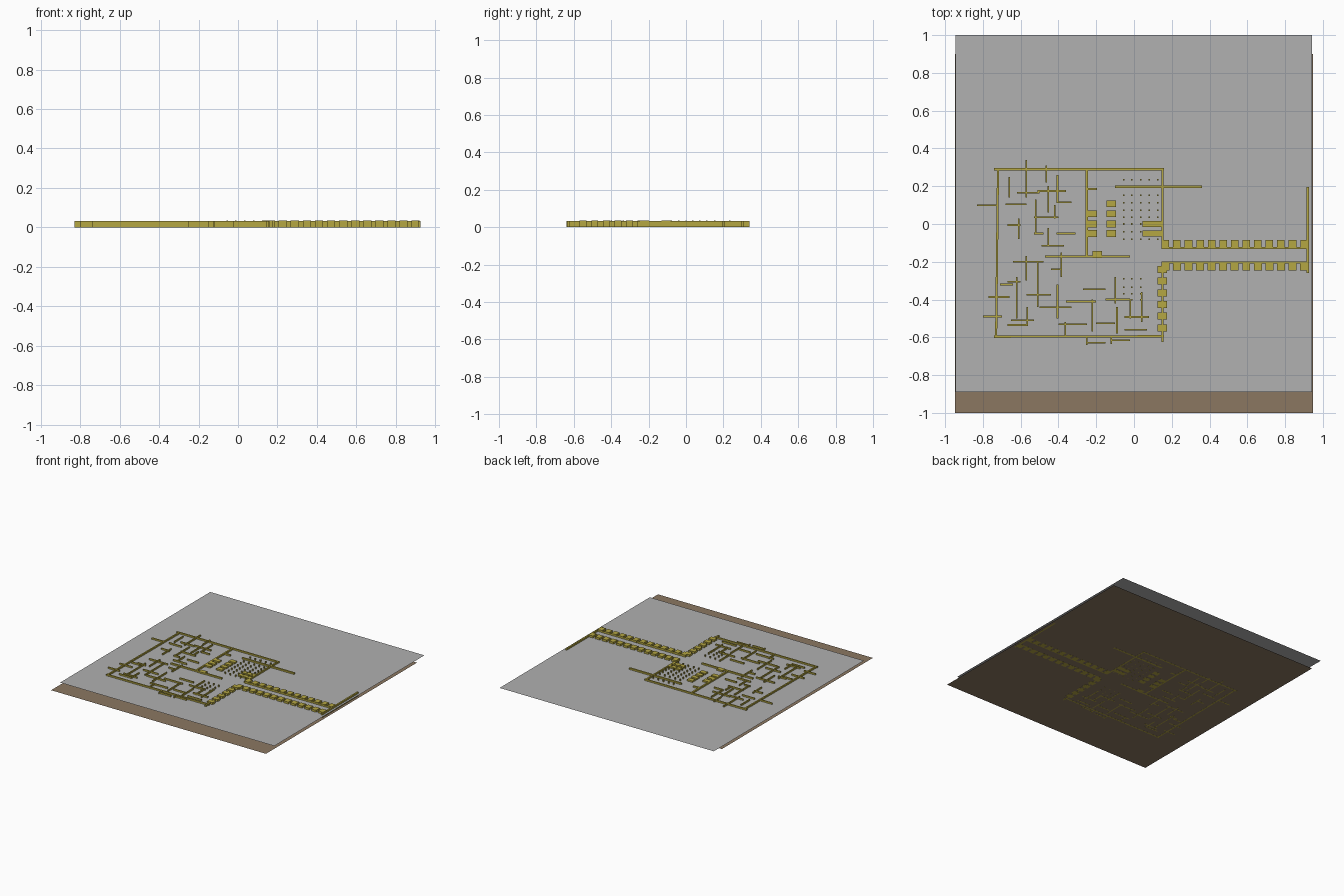
import bpy, bmesh
from mathutils import Matrix, Vector


def material(name, rgb):
    m = bpy.data.materials.new(name)
    m.diffuse_color = (*rgb, 1)
    return m


YELLOW = material("ochre_yellow", (0.46, 0.385, 0.055))
GREY = material("slab_grey", (0.44, 0.44, 0.44))
BROWN = material("earth_brown", (0.26, 0.185, 0.12))
WALL_H = 0.032
BLOCK_H = 0.036


def finish(bm, name, mat):
    me = bpy.data.meshes.new(name)
    bm.to_mesh(me)
    bm.free()
    me.materials.append(mat)
    ob = bpy.data.objects.new(name, me)
    bpy.context.collection.objects.link(ob)
    return ob


def sheet(name, x0, x1, y0, y1, z, mat):
    bm = bmesh.new()
    bm.faces.new([bm.verts.new(p) for p in
                  ((x0, y0, z), (x1, y0, z), (x1, y1, z), (x0, y1, z))])
    finish(bm, name, mat)


def boxes(name, items, h):
    """items: (centre x, centre y, size x, size y), all standing on z = 0"""
    bm = bmesh.new()
    for x, y, w, d in items:
        bmesh.ops.create_cube(bm, size=1, matrix=Matrix.Translation((x, y, h / 2))
                              @ Matrix.Diagonal((w, d, h, 1)))
    return finish(bm, name, YELLOW)


def walls(name, segs, t, h=WALL_H):
    """segs: (x0, y0, x1, y1) wall centre lines"""
    bm = bmesh.new()
    for x0, y0, x1, y1 in segs:
        a, b = Vector((x0, y0, 0)), Vector((x1, y1, 0))
        d = b - a
        rot = d.to_track_quat('X', 'Z').to_matrix().to_4x4()
        bmesh.ops.create_cube(bm, size=1, matrix=Matrix.Translation((a + b) / 2 + Vector((0, 0, h / 2)))
                              @ rot @ Matrix.Diagonal((d.length, t, h, 1)))
    return finish(bm, name, YELLOW)


# Two thin ground sheets, offset from each other
sheet("lower_ground_sheet", -0.947, 0.947, -1.0, 0.9, 0.0005, BROWN)
sheet("upper_ground_sheet", -0.945, 0.943, -0.89, 1.0, 0.02, GREY)

# Perimeter and main dividing walls
walls("perimeter_walls", [
    (-0.74, 0.29, 0.16, 0.29), (-0.72, 0.29, -0.73, -0.60),
    (-0.74, -0.597, 0.16, -0.594), (0.15, 0.29, 0.15, -0.125),
    (0.15, -0.205, 0.15, -0.625)], 0.011)
walls("inner_walls", [
    (-0.25, 0.29, -0.25, -0.17), (-0.47, -0.172, -0.02, -0.172),
    (-0.25, 0.185, -0.195, 0.185)], 0.012)
walls("cross_beam_wall", [(-0.10, 0.198, 0.36, 0.198)], 0.014)
walls("corridor_walls", [(0.15, -0.128, 0.925, -0.128), (0.15, -0.204, 0.925, -0.204)], 0.01)
walls("corridor_end_wall", [(0.92, 0.195, 0.92, -0.26)], 0.012)

# Repeated blocks along the corridor and the right wall
xs = [0.166 + 0.0612 * i for i in range(13)]
boxes("corridor_blocks_north", [(x, -0.108, 0.04, 0.048) for x in xs], BLOCK_H)
boxes("corridor_blocks_south", [(x, -0.222, 0.042, 0.048) for x in xs], BLOCK_H)
boxes("right_wall_blocks", [(0.15, -0.24 - 0.062 * i, 0.05, 0.037) for i in range(6)], BLOCK_H)

# Room blocks
rows = (0.108, 0.055, 0.0, -0.05)
boxes("room_blocks", [(-0.12, y, 0.05, 0.035) for y in rows]
      + [(-0.222, y, 0.05, 0.035) for y in rows[1:]]
      + [(0.095, y, 0.1, 0.033) for y in rows[2:]]
      + [(-0.195, -0.162, 0.05, 0.036)], WALL_H)

# Grids of small posts
cols = (-0.055, -0.011, 0.035, 0.08, 0.125)
posts = [(x, y, 0.008, 0.008) for x in cols
         for y in (0.233, 0.153, 0.112, 0.074, 0.037, 0.0, -0.04, -0.08)]
posts += [(x, y, 0.008, 0.008) for x in cols[:3] for y in (-0.29, -0.335, -0.37, -0.40)]
boxes("post_grid", posts, BLOCK_H)

# Thin partitions running left to right: (y, x start, x end)
across = [
    (0.10, -0.83, -0.72), (0.165, -0.62, -0.50), (0.175, -0.51, -0.36),
    (0.115, -0.40, -0.33), (0.105, -0.68, -0.57), (-0.005, -0.67, -0.60),
    (0.035, -0.53, -0.40), (-0.05, -0.53, -0.48), (-0.115, -0.49, -0.37),
    (-0.05, -0.41, -0.31), (-0.20, -0.64, -0.48), (-0.24, -0.44, -0.38),
    (-0.305, -0.67, -0.60), (-0.32, -0.71, -0.64), (-0.375, -0.57, -0.44),
    (-0.387, -0.77, -0.66), (-0.345, -0.27, -0.15), (-0.41, -0.36, -0.20),
    (-0.40, -0.15, -0.02), (-0.44, -0.50, -0.33), (-0.49, -0.80, -0.70),
    (-0.492, -0.05, 0.08), (-0.51, -0.65, -0.53), (-0.535, -0.67, -0.56),
    (-0.53, -0.40, -0.25), (-0.56, -0.05, 0.07), (-0.628, -0.25, -0.15),
    (-0.615, -0.12, -0.02), (-0.525, -0.20, -0.10)]
# Thin partitions running front to back: (x, y start, y end)
along = [
    (-0.57, 0.14, 0.34), (-0.465, 0.22, 0.31), (-0.66, 0.14, 0.25),
    (-0.405, 0.11, 0.26), (-0.61, -0.08, 0.03), (-0.42, 0.03, 0.10),
    (-0.52, -0.05, 0.13), (-0.455, -0.12, -0.02), (-0.57, -0.30, -0.17),
    (-0.62, -0.50, -0.28), (-0.51, -0.44, -0.20), (-0.385, -0.28, -0.15),
    (-0.405, -0.50, -0.32), (-0.365, -0.60, -0.52), (-0.22, -0.57, -0.40),
    (-0.10, -0.42, -0.28), (-0.09, -0.58, -0.44), (0.04, -0.52, -0.36),
    (-0.02, -0.50, -0.40), (-0.565, -0.54, -0.44), (-0.455, 0.06, 0.20),
    (-0.25, -0.64, -0.60), (-0.12, -0.635, -0.60)]
walls("partitions_across", [(a, y, b, y) for y, a, b in across], 0.009)
walls("partitions_along", [(x, a, x, b) for x, a, b in along], 0.008)
